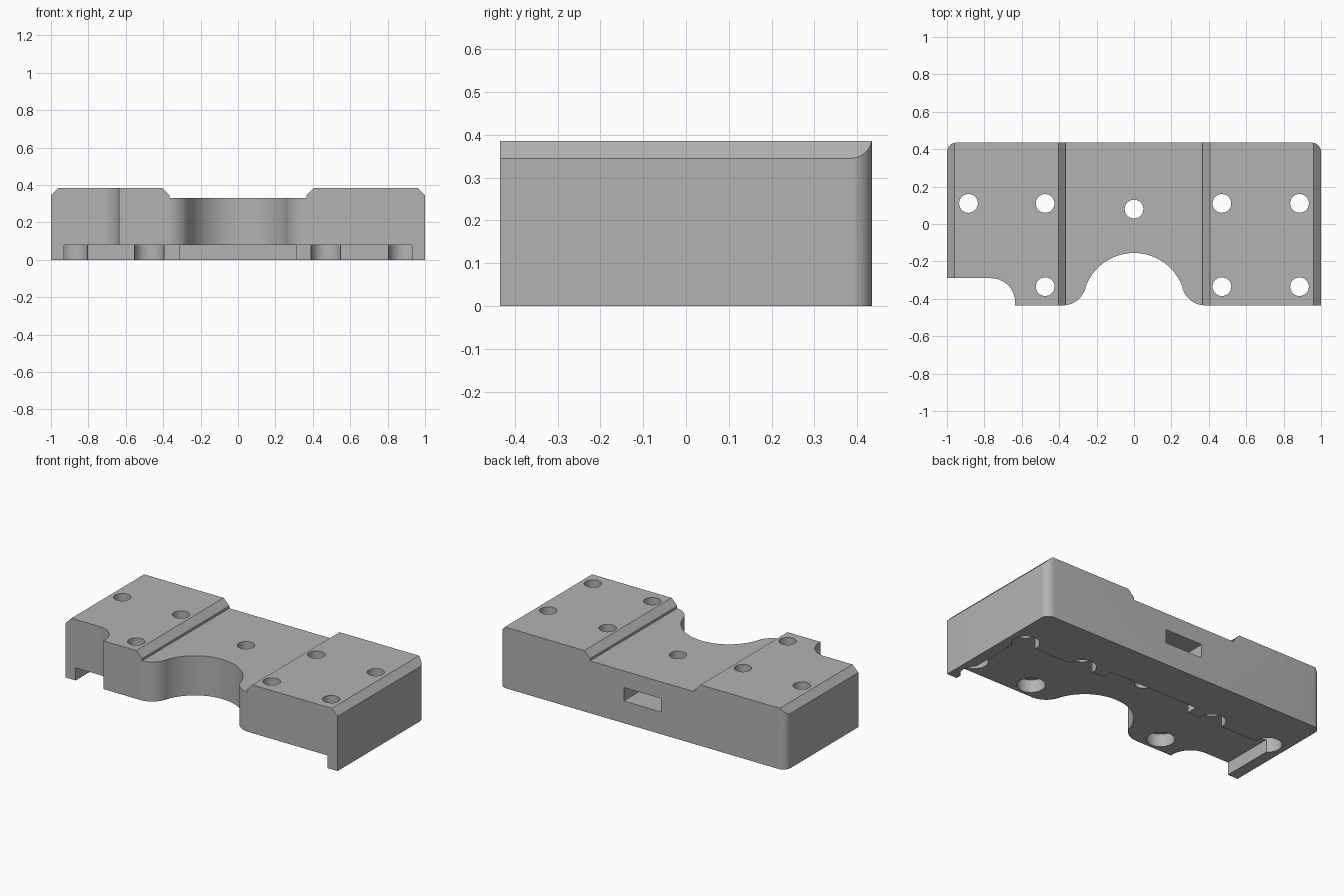
import bpy, bmesh
from math import radians, sin, cos

cube = bpy.data.objects.get("Cube")
if cube:
    bpy.data.objects.remove(cube, do_unlink=True)

HALF_Y, TOP = 0.435, 0.385


def arc(cx, cy, r, start, end, n=16):
    """Points along a circular arc, angles in degrees."""
    angles = [radians(start + (end - start) * i / n) for i in range(n + 1)]
    return [(cx + r * cos(a), cy + r * sin(a)) for a in angles]


def prism(name, points, low, high, along_y=False):
    """Closed solid from a 2D outline, run along z, or along y for an xz section."""
    bm = bmesh.new()
    rings = []
    for level in (low, high):
        rings.append([bm.verts.new((a, level, b) if along_y else (a, b, level))
                      for a, b in points])
    bottom, top = rings
    bm.faces.new(bottom[::-1])
    bm.faces.new(top)
    for i in range(len(points)):
        bm.faces.new((bottom[i - 1], bottom[i], top[i], top[i - 1]))
    bmesh.ops.recalc_face_normals(bm, faces=bm.faces[:])
    mesh = bpy.data.meshes.new(name)
    bm.to_mesh(mesh)
    bm.free()
    obj = bpy.data.objects.new(name, mesh)
    bpy.context.scene.collection.objects.link(obj)
    return obj


def combine(body, tool, operation="DIFFERENCE"):
    """Apply a boolean and discard the tool."""
    mod = body.modifiers.new(tool.name, "BOOLEAN")
    mod.operation, mod.solver, mod.object = operation, "EXACT", tool
    bpy.context.view_layer.update()
    bpy.context.view_layer.objects.active = body
    bpy.ops.object.modifier_apply(modifier=mod.name)
    bpy.data.objects.remove(tool, do_unlink=True)


def drill(x, y, radius, low, high):
    combine(block, prism("drill", arc(x, y, radius, 0, 348.75, 31), low, high))


# Plan outline: rounded back corners, front bay with flared sides, corner notch
outline = (
    [(-1, -0.29)]
    + arc(-0.765, -0.42, 0.13, 90, 0)
    + [(-0.635, -HALF_Y)]
    + arc(-0.38, -0.31, 0.125, -90, -17.5)
    + arc(0, -0.43, 0.275, 159, 21, 40)
    + arc(0.38, -0.31, 0.125, 197.5, 270)
    + [(1, -HALF_Y)]
    + arc(0.95, 0.385, 0.05, 0, 90, 10)
    + arc(-0.95, 0.385, 0.05, 90, 180, 10)
)
block = prism("mounting_block", outline, 0, 0.5)

# Front section: chamfered shoulders and the wide channel across the top
half = [(0.365, 0.33), (0.365, 0.345), (0.405, TOP), (0.96, TOP),
        (1.1, 0.245), (1.1, -0.1)]
section = half + [(-x, z) for x, z in reversed(half)]
combine(block, prism("top_section", section, -0.6, 0.6, True), "INTERSECT")

# Underside recess, open to the front, deeper in the middle
recess = [(0.93, -0.6), (0.93, 0.10), (0.31, 0.10), (0.31, 0.17)]
recess += [(-x, y) for x, y in reversed(recess)]
combine(block, prism("underside_recess", recess, -0.1, 0.08))

# Counterbored screw holes
for x, y in [(-0.885, 0.11), (-0.475, 0.11), (0.47, 0.11), (0.885, 0.11),
             (-0.475, -0.335), (0.47, -0.335), (0.885, -0.335)]:
    drill(x, y, 0.08, -0.1, 0.16)
    drill(x, y, 0.05, -0.1, 0.6)

# Centre hole with its slot from the back
drill(0, 0.08, 0.05, -0.1, 0.6)
slot = [(-0.13, -0.05), (0.13, -0.05), (0.13, 0.6), (-0.13, 0.6)]
combine(block, prism("back_slot", slot, 0.14, 0.225))

# Plain grey finish
grey = bpy.data.materials.new("plain_grey")
colour = (0.45, 0.45, 0.45, 1)
grey.use_nodes = True
grey.diffuse_color = colour
grey.node_tree.nodes["Principled BSDF"].inputs["Base Color"].default_value = colour
block.data.materials.clear()
block.data.materials.append(grey)

bpy.ops.object.select_all(action="DESELECT")
block.select_set(True)
bpy.context.view_layer.objects.active = block
bpy.ops.object.shade_smooth_by_angle(angle=radians(30))
